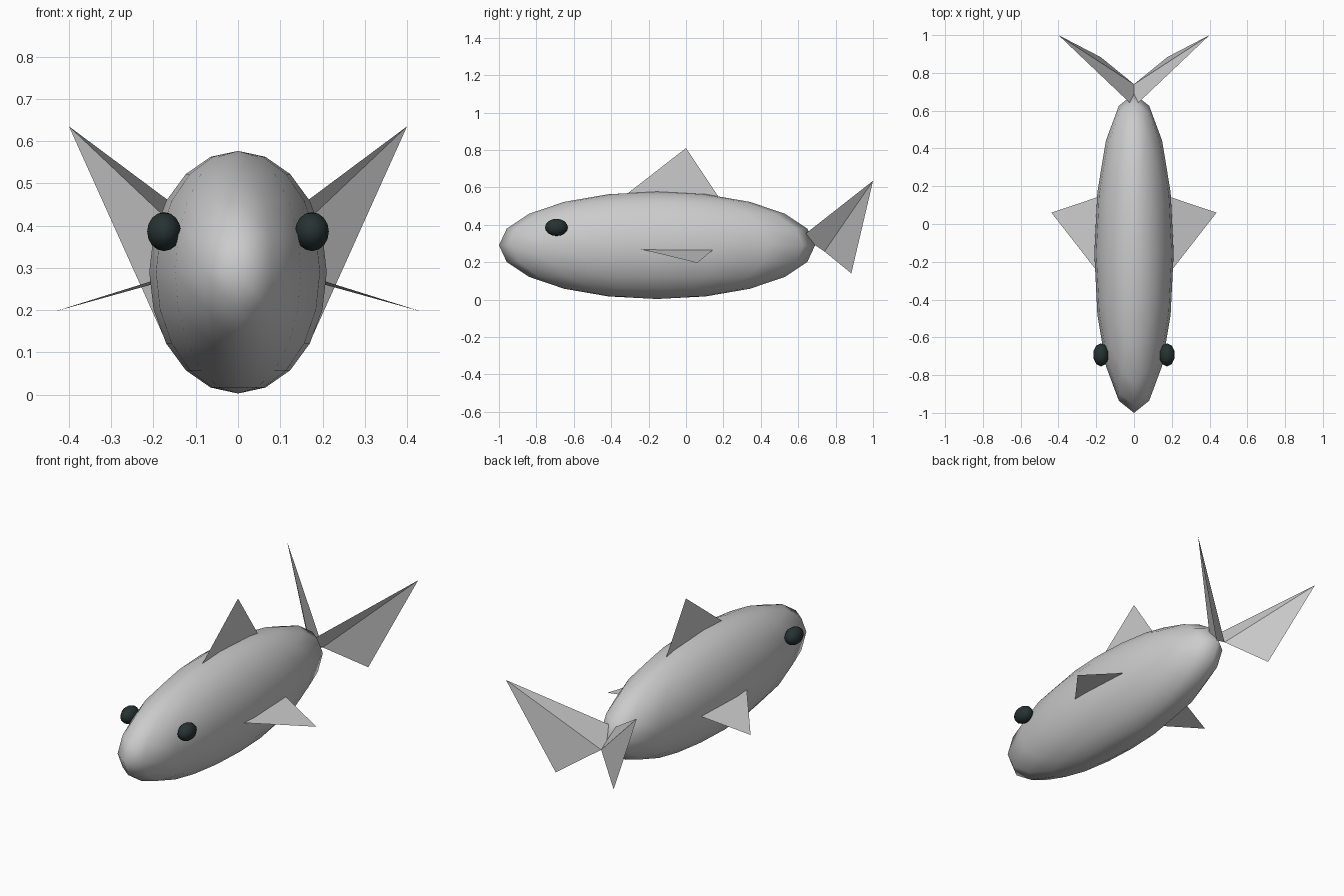
import bpy
from mathutils import Vector

if "Cube" in bpy.data.objects:
    bpy.data.objects.remove(bpy.data.objects["Cube"])


def ellipsoid(name, loc, scale, segments, rings):
    bpy.ops.mesh.primitive_uv_sphere_add(segments=segments, ring_count=rings, radius=1, location=loc)
    ob = bpy.context.object
    ob.name = name
    ob.scale = scale
    bpy.ops.object.transform_apply(location=False, rotation=False, scale=True)
    bpy.ops.object.shade_smooth()
    return ob


def sheet(name, verts, faces, mirror=False):
    """Thin flat-shaded fin, optionally mirrored across x = 0."""
    me = bpy.data.meshes.new(name)
    me.from_pydata(verts, [], faces)
    ob = bpy.data.objects.new(name, me)
    bpy.context.collection.objects.link(ob)
    if mirror:
        ob.modifiers.new("mirror", 'MIRROR')
    return ob


def fin(name, tip, front, back, root=1.1, mirror=False):
    """Triangle whose base is pushed a little way into the body."""
    t = Vector(tip)
    base = [t + (Vector(p) - t) * root for p in (front, back)]
    return sheet(name, [t] + base, [(0, 1, 2)], mirror)


# Body
ellipsoid("body", (0, -0.155, 0.29), (0.21, 0.845, 0.287), 16, 10)

# Eyes
dark = bpy.data.materials.new("eye_dark")
dark.diffuse_color = (0.02, 0.032, 0.032, 1)
dark.use_nodes = True
dark.node_tree.nodes["Principled BSDF"].inputs["Base Color"].default_value = dark.diffuse_color
for side, x in (("left", -0.175), ("right", 0.175)):
    eye = ellipsoid("eye_" + side, (x, -0.693, 0.386), (0.042, 0.061, 0.046), 10, 8)
    eye.data.materials.append(dark)

# Dorsal and side fins
fin("dorsal_fin", (0, 0, 0.81), (0, -0.30, 0.577), (0, 0.167, 0.56))
fin("side_fins", (0.437, 0.06, 0.196), (0.207, -0.235, 0.268), (0.2, 0.14, 0.262), mirror=True)

# Forked tail: folded upper and lower panels on each side
sheet("tail_fin",
      [(0.4, 1.0, 0.635), (0, 0.74, 0.257), (0, 0.62, 0.337), (0.177, 0.884, 0.14)],
      [(0, 1, 2), (0, 3, 1)], mirror=True)
